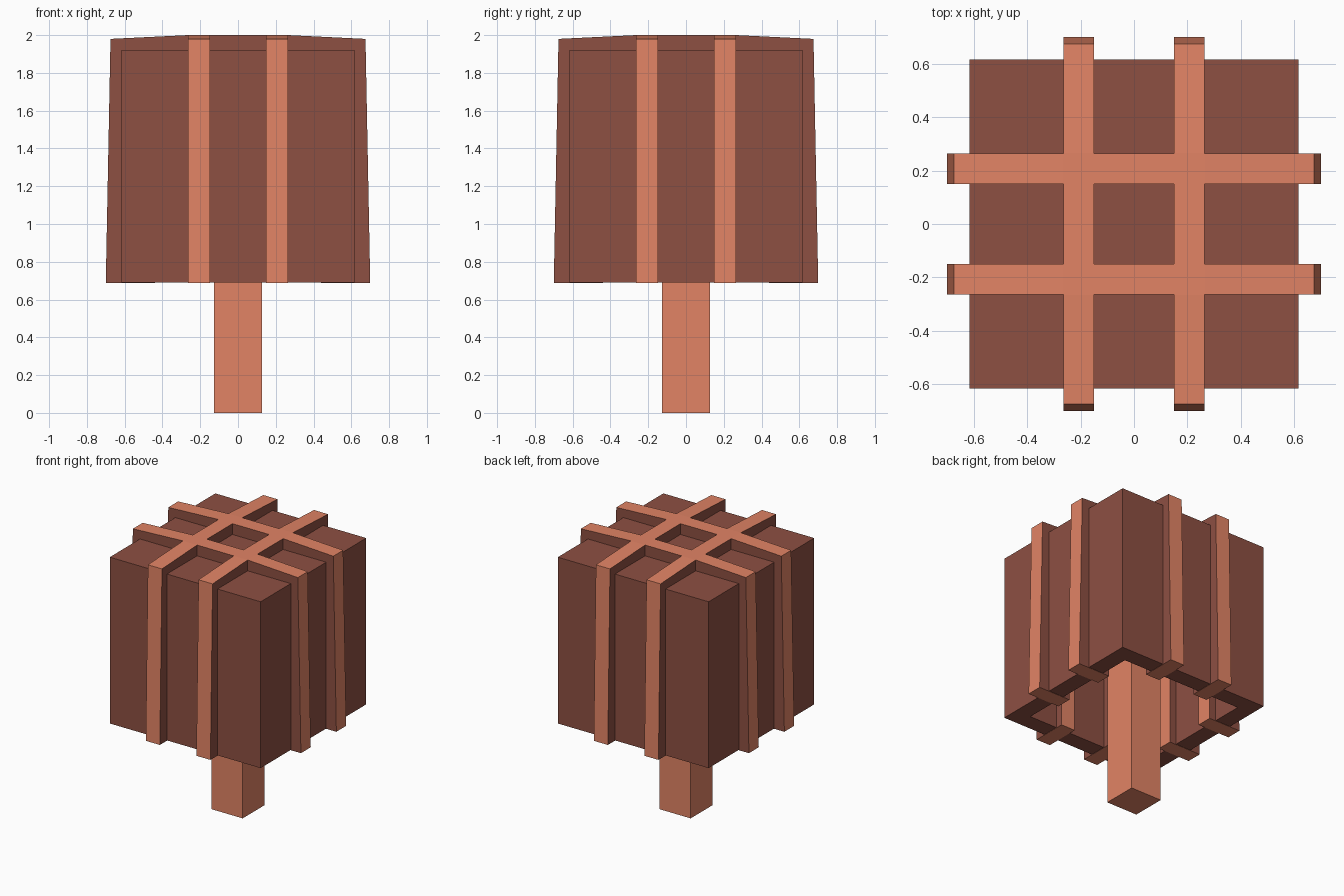
import bpy, bmesh
from math import pi
from mathutils import Matrix

if "Cube" in bpy.data.objects:
    bpy.data.objects.remove(bpy.data.objects["Cube"])


def material(name, rgb):
    m = bpy.data.materials.new(name)
    m.diffuse_color = (*rgb, 1)
    m.use_nodes = True
    m.node_tree.nodes["Principled BSDF"].inputs["Base Color"].default_value = m.diffuse_color
    return m


LIGHT = material("light_terracotta", (0.76, 0.23, 0.13))
DARK = material("dark_terracotta", (0.27, 0.08, 0.055))


def finish(name, bm, mats):
    bmesh.ops.recalc_face_normals(bm, faces=bm.faces)
    me = bpy.data.meshes.new(name)
    bm.to_mesh(me)
    bm.free()
    for m in mats:
        me.materials.append(m)
    ob = bpy.data.objects.new(name, me)
    bpy.context.collection.objects.link(ob)
    return ob


def box(half, z0, z1):
    bm = bmesh.new()
    bmesh.ops.create_cube(bm, size=1, matrix=Matrix.Translation((0, 0, (z0 + z1) / 2))
                          @ Matrix.Diagonal((2 * half, 2 * half, z1 - z0, 1)))
    return bm


BASE, CEILING, HALF, WALL = 0.69, 1.74, 0.617, 0.175

# Hollow head, open underneath
bm = box(HALF, BASE, 1.92)
bottom = min(bm.faces, key=lambda f: f.calc_center_median().z)
bmesh.ops.inset_region(bm, faces=[bottom], thickness=WALL)
ext = bmesh.ops.extrude_face_region(bm, geom=[bottom])
for v in [g for g in ext["geom"] if isinstance(g, bmesh.types.BMVert)]:
    v.co.z = CEILING
if bottom.is_valid:
    bmesh.ops.delete(bm, geom=[bottom], context='FACES_ONLY')
finish("hollow_head", bm, [DARK])

# Square stem running up to the ceiling of the head
finish("stem", box(0.127, 0, CEILING), [LIGHT])

# Arched bands: light on the rim faces, dark on the flanks
inner = HALF - WALL - 0.002
right = [(0.265, 2.0), (0.675, 1.98), (0.70, BASE - 0.002),
         (inner, BASE - 0.002), (inner, CEILING - 0.002)]
profile = right + [(-x, z) for x, z in reversed(right)]


def band(name, offset, turn):
    bm = bmesh.new()
    face = bm.faces.new([bm.verts.new((x, offset - 0.0575, z)) for x, z in profile])
    ext = bmesh.ops.extrude_face_region(bm, geom=[face])
    bmesh.ops.translate(bm, vec=(0, 0.115, 0),
                        verts=[g for g in ext["geom"] if isinstance(g, bmesh.types.BMVert)])
    bm.normal_update()
    for f in bm.faces:
        f.material_index = 1 if abs(f.normal.y) > 0.9 else 0
    bm.transform(Matrix.Rotation(turn, 4, 'Z'))
    finish(name, bm, [LIGHT, DARK])


for turn, label in ((0, "cross"), (pi / 2, "long")):
    for side, offset in (("a", -0.207), ("b", 0.207)):
        band(f"{label}_band_{side}", offset, turn)
